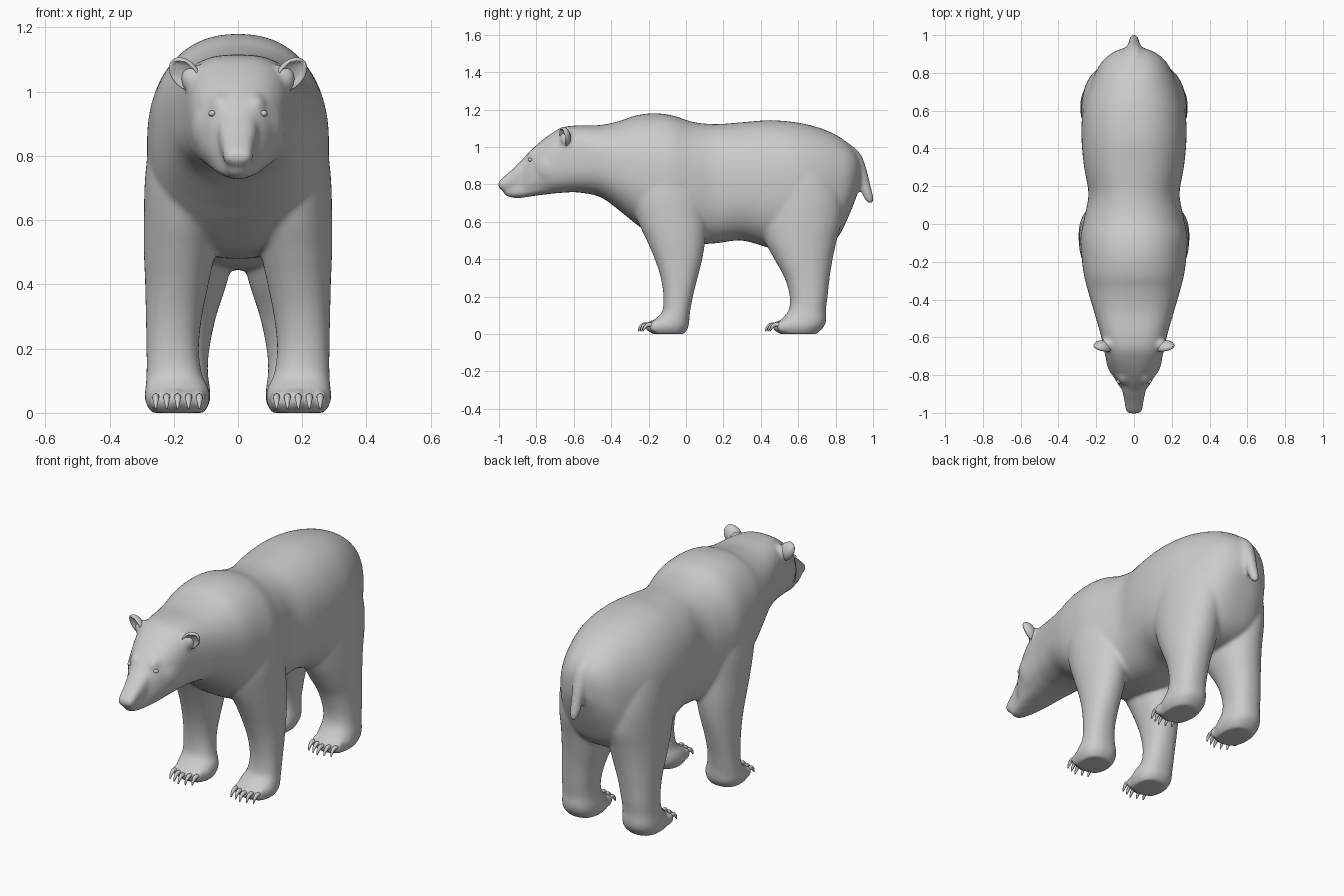
import bpy, bmesh, math
from mathutils import Vector, Matrix

if "Cube" in bpy.data.objects:
    bpy.data.objects.remove(bpy.data.objects["Cube"])

fur = bpy.data.materials.new("grey_fur")
fur.diffuse_color = (0.6, 0.6, 0.6, 1)
fur.use_nodes = True
fur.node_tree.nodes["Principled BSDF"].inputs["Base Color"].default_value = fur.diffuse_color


def dense(rows, n=4):
    """Catmull-Rom interpolation of section rows."""
    out = []
    for i in range(len(rows) - 1):
        p = [rows[max(i - 1, 0)], rows[i], rows[i + 1], rows[min(i + 2, len(rows) - 1)]]
        for k in range(n):
            t = k / n
            out.append([0.5 * (2 * b + (c - a) * t + (2 * a - 5 * b + 4 * c - d) * t * t
                               + (3 * b - a - 3 * c + d) * t ** 3) for a, b, c, d in zip(*p)])
    return out + [list(rows[-1])]


def oval(n=56, power=2.2, low=None):
    """Unit superellipse, optionally with a fuller lower half."""
    pts = []
    for i in range(n):
        c, s = math.cos(2 * math.pi * i / n), math.sin(2 * math.pi * i / n)
        q = low if low and s < 0 else power
        pts.append((math.copysign(abs(c) ** (2 / q), c), math.copysign(abs(s) ** (2 / q), s)))
    return pts


def loft(bm, rings):
    vs = [[bm.verts.new(p) for p in r] for r in rings]
    for a, b in zip(vs, vs[1:]):
        for i in range(len(a)):
            j = (i + 1) % len(a)
            bm.faces.new((a[i], a[j], b[j], b[i]))
    bm.faces.new(vs[0][::-1])
    bm.faces.new(vs[-1])


def trunk(bm, rows, power=None):
    """Loft along y from rows of (y, top, bottom, half width)."""
    rings = []
    for y, t, b, w in dense(rows):
        p = power or 2.25 + .5 * math.exp(-((y + .62) / .17) ** 2)
        rings.append([(u * w, y, (t + b) / 2 + v * (t - b) / 2) for u, v in oval(power=p, low=max(p, 2.5))])
    loft(bm, rings)


def leg(bm, rows, side):
    """Loft along z from rows of (z, front y, back y, inner x, outer x)."""
    loft(bm, [[(side * ((a + b) / 2 + u * (b - a) / 2), (f + k) / 2 + v * (k - f) / 2, z)
               for u, v in oval(power=2.4 - .4 * min(1, z / .6))] for z, f, k, a, b in dense(rows)])


def tube(bm, rows, n=10):
    """Round tube in a yz plane from rows of (x, y, z, radius)."""
    rows = dense(rows)
    rings = []
    for i, (x, y, z, r) in enumerate(rows):
        d = Vector(rows[min(i + 1, len(rows) - 1)][:3]) - Vector(rows[max(i - 1, 0)][:3])
        d.normalize()
        side = Vector((1, 0, 0))
        up = d.cross(side).normalized()
        rings.append([Vector((x, y, z)) + r * (side * u + up * v) for u, v in oval(n, 2)])
    loft(bm, rings)


def ball(bm, loc, size, rot=None):
    m = Matrix.Translation(loc) @ (rot or Matrix()) @ Matrix.Diagonal((*size, 1))
    return bmesh.ops.create_uvsphere(bm, u_segments=24, v_segments=14, radius=1, matrix=m)["verts"]


def finish(bm, name):
    bmesh.ops.recalc_face_normals(bm, faces=bm.faces)
    me = bpy.data.meshes.new(name)
    bm.to_mesh(me)
    bm.free()
    me.materials.append(fur)
    for p in me.polygons:
        p.use_smooth = True
    ob = bpy.data.objects.new(name, me)
    bpy.context.collection.objects.link(ob)
    return ob


body = bmesh.new()

# Head, neck and torso in one sweep from nose to rump
trunk(body, [(-.975, .80, .755, .02), (-.96, .83, .737, .034),
             (-.92, .888, .727, .046), (-.88, .928, .727, .062), (-.84, .972, .735, .09),
             (-.78, 1.027, .745, .122), (-.72, 1.072, .75, .146), (-.66, 1.105, .755, .16),
             (-.58, 1.115, .757, .178), (-.46, 1.117, .733, .213), (-.35, 1.14, .655, .245),
             (-.27, 1.168, .59, .265), (-.17, 1.18, .52, .278), (-.07, 1.168, .495, .283),
             (.04, 1.133, .48, .262), (.16, 1.122, .485, .241), (.3, 1.132, .5, .264),
             (.45, 1.143, .46, .278), (.6, 1.13, .445, .272), (.72, 1.1, .455, .24),
             (.81, 1.06, .515, .2), (.87, 1.015, .63, .16), (.91, .97, .73, .108),
             (.935, .92, .80, .045)])

# Upper muzzle overhanging a broad jaw
trunk(body, [(-.8, .98, .83, .07), (-.88, .925, .797, .062), (-.94, .87, .77, .05),
             (-.985, .83, .77, .044), (-1.0, .815, .783, .034), (-1.004, .805, .79, .02)], 2.8)
trunk(body, [(-.968, .79, .745, .034), (-.93, .80, .731, .043), (-.86, .82, .731, .066),
             (-.8, .85, .74, .09), (-.7, .9, .752, .115)], 2.8)

# Legs: front and hind, mirrored
front = [(.0, -.18, -.01, .105, .27), (.04, -.2, .014, .088, .29), (.08, -.165, .018, .093, .288),
         (.12, -.127, .022, .112, .285), (.2, -.12, .037, .122, .285), (.3, -.135, .062, .112, .287),
         (.4, -.167, .087, .092, .289), (.5, -.21, .103, .07, .293), (.62, -.265, .11, .045, .293),
         (.75, -.3, .105, .03, .288), (.9, -.27, .06, .03, .266), (1.0, -.2, .02, .04, .225)]
hind = [(.0, .5, .70, .105, .265), (.04, .483, .738, .086, .284), (.08, .513, .75, .088, .282),
        (.13, .55, .748, .094, .275), (.2, .555, .757, .089, .274), (.3, .527, .768, .068, .275),
        (.4, .472, .784, .036, .278), (.5, .42, .806, .012, .28), (.62, .38, .835, .005, .28),
        (.75, .37, .83, .005, .276), (.88, .41, .78, .005, .258), (1.0, .48, .7, .01, .21)]
claws = bmesh.new()
for side in (-1, 1):
    for rows, toe_y in ((front, -.185), (hind, .495)):
        leg(body, rows, side)
        # Toes with curved claws
        for i in range(5):
            x = side * (.12 + .034 * i)
            y = toe_y + .012 * abs(i - 2)
            ball(body, (x, y, .04), (.021, .036, .033))
            tube(claws, [(x, y - .01, .045, .012), (x, y - .04, .05, .011),
                         (x, y - .06, .035, .008), (x, y - .07, .014, .003)], 8)
    # Brow, cheek and ear-root masses
    ball(body, (side * .052, -.775, .95), (.042, .075, .05))
    ball(body, (side * .075, -.7, .89), (.075, .12, .11))
    ball(body, (side * .135, -.64, 1.04), (.045, .035, .045))

# Tail
tube(body, [(0, .84, .98, .05), (0, .89, .935, .052), (0, .928, .87, .04),
            (0, .955, .80, .03), (0, .972, .745, .027), (0, .984, .715, .021),
            (0, .989, .698, .01)], 20)

bear = finish(body, "bear_body")
remesh = bear.modifiers.new("merge", 'REMESH')
remesh.mode = 'VOXEL'
remesh.voxel_size = .009
remesh.use_smooth_shade = True
soften = bear.modifiers.new("soften", 'SMOOTH')
soften.factor = .5
soften.iterations = 12

finish(claws, "claws")

# Cupped ears and eyes
ears, eyes = bmesh.new(), bmesh.new()
for side in (-1, 1):
    rot = Matrix.Rotation(side * math.radians(42), 4, 'Y') @ Matrix.Rotation(side * math.radians(25), 4, 'Z')
    verts = ball(ears, (0, 0, 0), (1, 1, 1))
    place = Matrix.Translation((side * .165, -.652, 1.054)) @ rot @ Matrix.Diagonal((.044, .034, .06, 1))
    for v in verts:
        # Hollow the front with a soft rim
        r = math.hypot(v.co.x, v.co.z)
        if v.co.y < 0:
            v.co.y = -.55 * math.sqrt(max(0, 1 - r * r)) if r > .8 else .3 * (1 - r)
        v.co = place @ v.co
    ball(eyes, (side * .08, -.832, .932), (.012, .014, .01))
finish(ears, "ears")
finish(eyes, "eyes")

# Nose pad
nose = bmesh.new()
ball(nose, (0, -.976, .805), (.036, .024, .022))
finish(nose, "nose")
